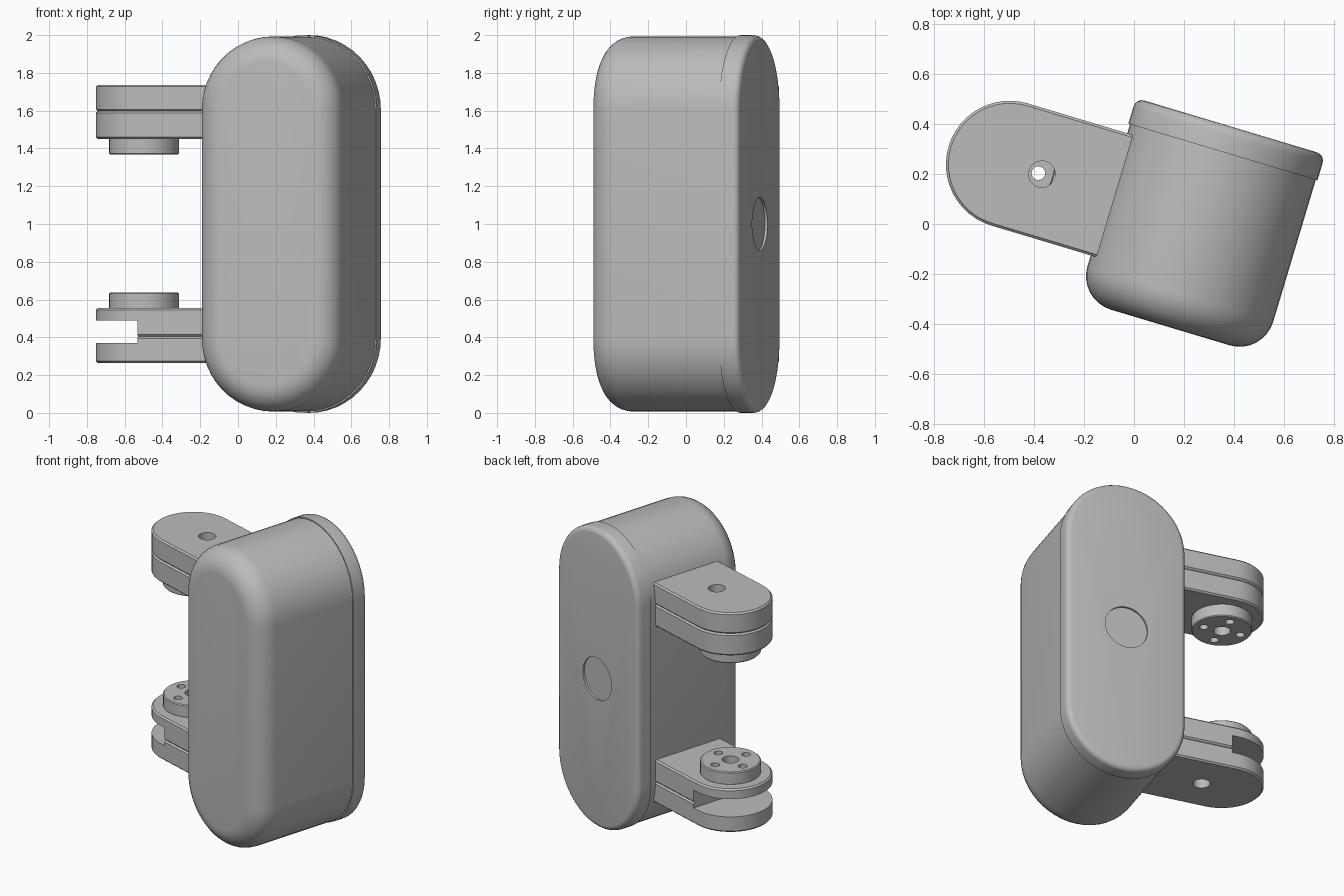
import bpy
import bmesh
import math
from mathutils import Matrix, Vector

cube = bpy.data.objects.get("Cube")
if cube:
    bpy.data.objects.remove(cube, do_unlink=True)

# One grey for every part
grey = bpy.data.materials.new("plain grey")
grey.use_nodes = True
grey.diffuse_color = (0.5, 0.5, 0.5, 1)
grey.node_tree.nodes["Principled BSDF"].inputs["Base Color"].default_value = (0.5, 0.5, 0.5, 1)

# The whole unit is turned about the vertical axis
TURN = Matrix.Rotation(math.radians(-16.7), 4, "Z")
# Stands a flat outline upright: its length runs up, its depth runs to the back
UPRIGHT = Matrix(((0, 1, 0, 0), (0, 0, 1, 0), (1, 0, 0, 0), (0, 0, 0, 1)))


def finish(name, bm, place):
    bmesh.ops.recalc_face_normals(bm, faces=bm.faces)
    bm.transform(TURN @ place)
    mesh = bpy.data.meshes.new(name)
    bm.to_mesh(mesh)
    bm.free()
    mesh.materials.append(grey)
    ob = bpy.data.objects.new(name, mesh)
    bpy.context.collection.objects.link(ob)
    return ob


def capsule(name, rings, half, place, steps=24):
    """Loft rings of (depth, radius); half is half the straight length."""
    bm = bmesh.new()
    loops = []
    for depth, radius in rings:
        loop = []
        for side in (1, -1):
            for i in range(steps + (1 if half else 0)):
                a = math.pi * i / steps - math.pi / 2
                loop.append(bm.verts.new((side * (half + radius * math.cos(a)),
                                          side * radius * math.sin(a), depth)))
        loops.append(loop)
    for low, high in zip(loops, loops[1:]):
        for i in range(len(low)):
            j = (i + 1) % len(low)
            bm.faces.new((low[i], low[j], high[j], high[i]))
    bm.faces.new(loops[0])
    bm.faces.new(loops[-1])
    return finish(name, bm, place)


def cylinder(name, x, y, low, high, radius, bevel=0.0):
    rings = [(low, radius), (high, radius)]
    if bevel:
        rings = [(low, radius - bevel), (low + bevel, radius),
                 (high - bevel, radius), (high, radius - bevel)]
    return capsule(name, rings, 0, Matrix.Translation((x, y, 0)), 20)


def cut(ob, cutters):
    for cutter in cutters:
        mod = ob.modifiers.new("cut", "BOOLEAN")
        mod.operation = "DIFFERENCE"
        mod.solver = "EXACT"
        mod.object = cutter
        bpy.context.view_layer.objects.active = ob
        bpy.ops.object.modifier_apply(modifier=mod.name)


def arc(depth, radius, size, turn, count):
    """Quarter-round edge from the face at depth to the side wall."""
    return [(depth + turn * size * (1 - math.sin(a)), radius - size * (1 - math.cos(a)))
            for a in [math.pi / 2 * (1 - i / count) for i in range(count + 1)]]


# Housing with a rounded front, and its back cover
MIDDLE = Matrix.Translation((0.258, 0, 1.0)) @ UPRIGHT
STRAIGHT = 0.605
housing = capsule("housing", arc(-0.355, 0.388, 0.14, 1, 8) + [(0.38, 0.388)],
                  STRAIGHT, MIDDLE)
cover = capsule("back_cover", [(0.378, 0.395)] + arc(0.485, 0.395, 0.034, -1, 4)[::-1],
                STRAIGHT, MIDDLE)
dimple = capsule("dimple_cutter", [(0.472, 0.14), (0.6, 0.14)], 0, MIDDLE)
cut(cover, [dimple])

# Arms: two stacked plates each, with a hole through both
TIP, AXIS, WIDTH = -0.545, 0.085, 0.255
access_hole = cylinder("access_hole_cutter", TIP + 0.135, AXIS, -0.5, 2.5, 0.053)
bm = bmesh.new()
bmesh.ops.create_cube(bm, size=1)
slot = finish("slot_cutter", bm, Matrix.Translation((-0.75, AXIS, 0.43))
              @ Matrix.Diagonal((0.49, 0.8, 0.12, 1)))

parts = [housing, cover]
plates = {"lower_arm_bottom_plate": (0.265, 0.405), "lower_arm_top_plate": (0.405, 0.555),
          "upper_arm_bottom_plate": (1.45, 1.597), "upper_arm_top_plate": (1.597, 1.737)}
for name, (low, high) in plates.items():
    edge = 0.01
    rings = [(low, WIDTH - edge), (low + edge, WIDTH), (high - edge, WIDTH), (high, WIDTH - edge)]
    plate = capsule(name, rings, -TIP / 2, Matrix.Translation((TIP / 2, AXIS, 0)))
    cut(plate, [access_hole] + ([slot] if name.startswith("lower") else []))
    parts.append(plate)

# Round couplings that face each other, with a centre hole and four screw holes
holes = [cylinder("centre_hole_cutter", TIP, AXIS, 0.55, 1.455, 0.052)]
for k in range(4):
    a = k * math.pi / 2
    holes.append(cylinder("screw_hole_cutter", TIP + 0.12 * math.cos(a),
                          AXIS + 0.12 * math.sin(a), 0.5, 1.5, 0.027))
for name, low, high in (("lower_coupling", 0.55, 0.637), ("upper_coupling", 1.367, 1.455)):
    coupling = cylinder(name, TIP, AXIS, low, high, 0.185, 0.006)
    cut(coupling, holes)
    parts.append(coupling)

for cutter in [dimple, access_hole, slot] + holes:
    bpy.data.objects.remove(cutter, do_unlink=True)

# Smooth the round surfaces and keep the edges sharp
bpy.ops.object.select_all(action="DESELECT")
for ob in parts:
    ob.select_set(True)
bpy.context.view_layer.objects.active = housing
bpy.ops.object.shade_smooth_by_angle(angle=math.radians(30))
